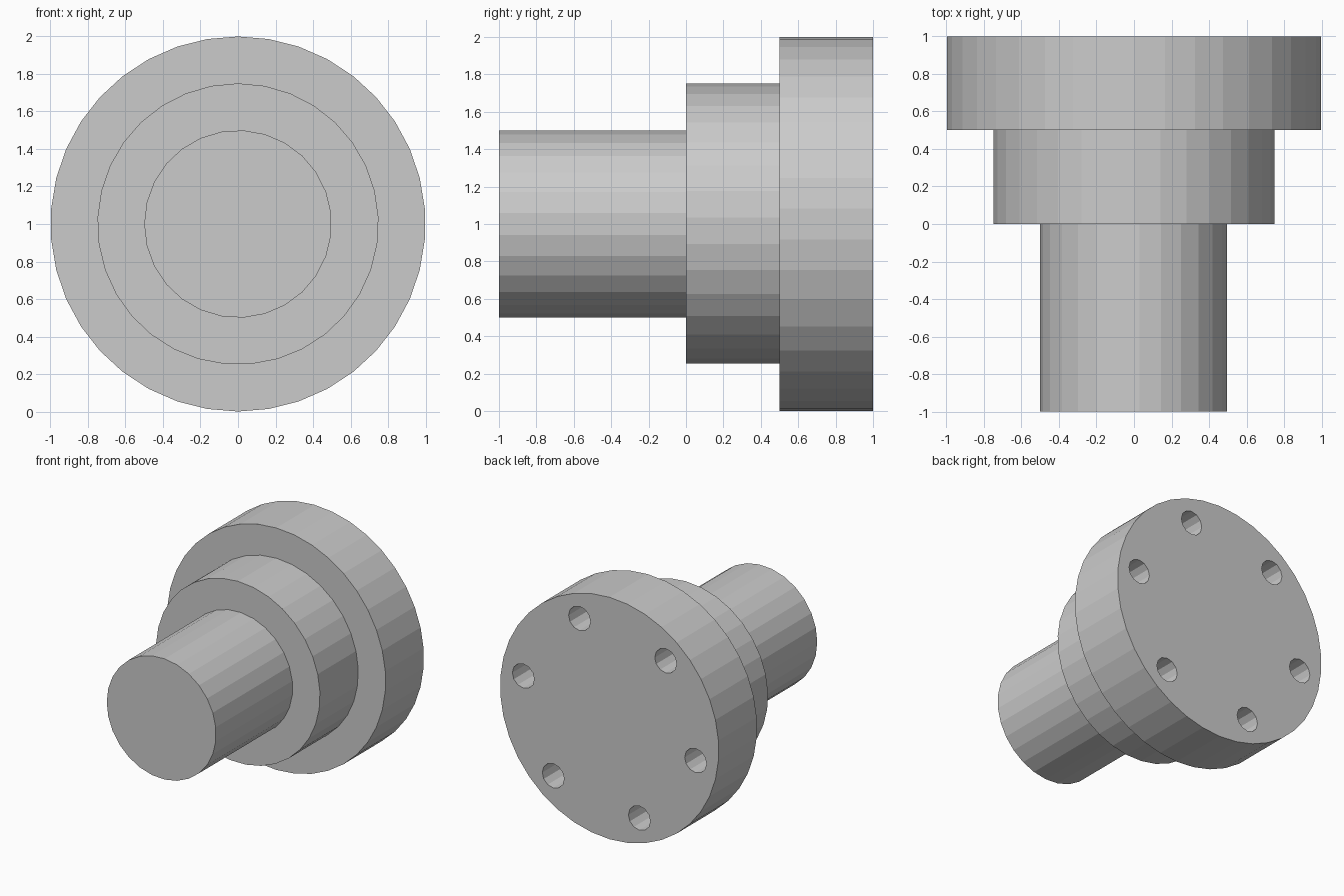
import bpy
import bmesh
from math import sin, cos, pi, radians
from mathutils import Matrix

old = bpy.data.objects.get("Cube")
if old:
    bpy.data.objects.remove(old, do_unlink=True)

grey = bpy.data.materials.new("plain_grey")
grey.use_nodes = True
color = (0.6, 0.6, 0.6, 1)
grey.diffuse_color = color
grey.node_tree.nodes["Principled BSDF"].inputs["Base Color"].default_value = color


def cylinder(name, radius, sides, y0, y1, start, x=0, z=1):
    """Flat-sided cylinder along y, with one corner at the start angle."""
    bm = bmesh.new()
    ring = [bm.verts.new((x + radius * cos(start + 2 * pi * i / sides), y0,
                          z + radius * sin(start + 2 * pi * i / sides)))
            for i in range(sides)]
    cap = bm.faces.new(ring)
    side = bmesh.ops.extrude_face_region(bm, geom=[cap], use_keep_orig=True)
    moved = [v for v in side["geom"] if isinstance(v, bmesh.types.BMVert)]
    bmesh.ops.translate(bm, verts=moved, vec=(0, y1 - y0, 0))
    bmesh.ops.recalc_face_normals(bm, faces=bm.faces)
    mesh = bpy.data.meshes.new(name)
    bm.to_mesh(mesh)
    bm.free()
    mesh.materials.append(grey)
    obj = bpy.data.objects.new(name, mesh)
    bpy.context.collection.objects.link(obj)
    return obj


# Stepped body: shaft, collar and flange
cylinder("shaft", 0.5, 27, -1, 0, pi)
cylinder("collar", 0.75, 33, 0, 0.5, pi / 2)
flange = cylinder("flange", 1, 38, 0.5, 1, pi / 2)

# Six blind bolt holes in the back of the flange
for i in range(6):
    angle = radians(70 + 60 * i)
    cutter = cylinder(f"bolt_hole_cutter_{i + 1}", 0.1, 12, 0.6, 1.1, 0,
                      0.8 * cos(angle), 1 + 0.8 * sin(angle))
    cutter.hide_render = True
    cutter.hide_set(True)
    cut = flange.modifiers.new(f"bolt_hole_{i + 1}", "BOOLEAN")
    cut.operation = "DIFFERENCE"
    cut.solver = "EXACT"
    cut.object = cutter
